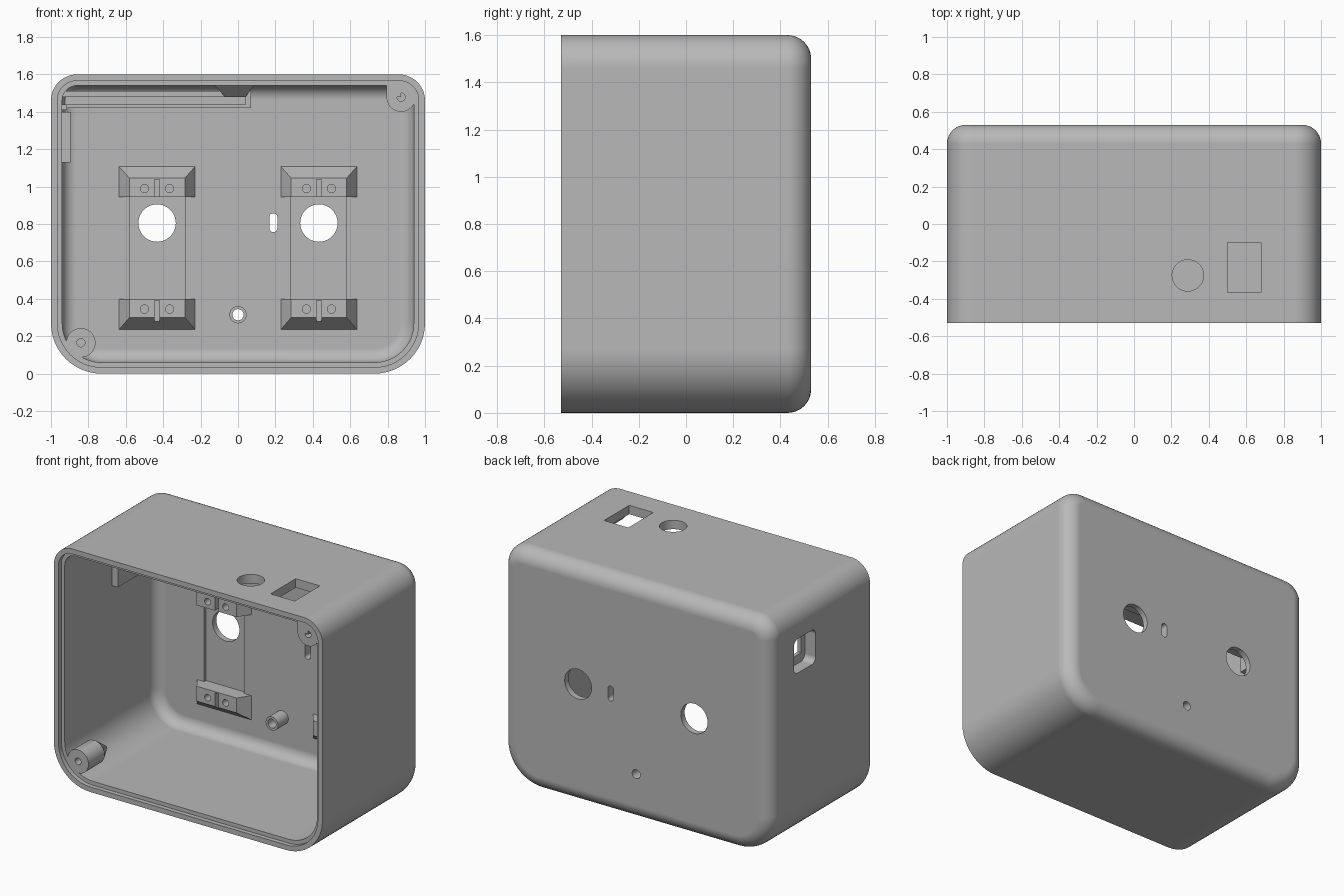
import bpy, bmesh, math
from mathutils import Matrix, Vector

if "Cube" in bpy.data.objects:
    bpy.data.objects.remove(bpy.data.objects["Cube"])

grey = bpy.data.materials.new("plain_grey")
grey.use_nodes = True
COLOUR = (0.48, 0.48, 0.48, 1)
grey.diffuse_color = COLOUR
grey.node_tree.nodes["Principled BSDF"].inputs["Base Color"].default_value = COLOUR


def finish(name, bm):
    bmesh.ops.recalc_face_normals(bm, faces=bm.faces)
    mesh = bpy.data.meshes.new(name)
    bm.to_mesh(mesh)
    bm.free()
    mesh.materials.append(grey)
    obj = bpy.data.objects.new(name, mesh)
    bpy.context.collection.objects.link(obj)
    return obj


def loft(name, rings):
    """Skin a list of equal-length point rings and cap both ends."""
    bm = bmesh.new()
    loops = [[bm.verts.new(p) for p in ring] for ring in rings]
    for a, b in zip(loops, loops[1:]):
        for i in range(len(a)):
            j = (i + 1) % len(a)
            bm.faces.new((a[i], a[j], b[j], b[i]))
    bm.faces.new(loops[0])
    bm.faces.new(loops[-1])
    return finish(name, bm)


def rect(x0, x1, z0, z1, y):
    return [(x0, y, z0), (x1, y, z0), (x1, y, z1), (x0, y, z1)]


def box(name, x0, x1, y0, y1, z0, z1):
    return loft(name, [rect(x0, x1, z0, z1, y0), rect(x0, x1, z0, z1, y1)])


def circle(x, z, r, y, n=40):
    return [(x + r * math.cos(math.tau * k / n), y, z + r * math.sin(math.tau * k / n))
            for k in range(n)]


def rod(name, x, z, r, y0, y1):
    return loft(name, [circle(x, z, r, y0), circle(x, z, r, y1)])


def rounded(x0, x1, z0, z1, r_top, r_low, y, n=12):
    """Rounded rectangle with separate upper and lower corner radii."""
    pts = []
    for q, (sx, sz) in enumerate(((1, 1), (-1, 1), (-1, -1), (1, -1))):
        r = r_top if sz > 0 else r_low
        cx = x1 - r if sx > 0 else x0 + r
        cz = z1 - r if sz > 0 else z0 + r
        for k in range(n + 1):
            a = math.pi / 2 * (q + k / n)
            pts.append((cx + r * math.cos(a), y, cz + r * math.sin(a)))
    return pts


def section(inset, y):
    return rounded(-1 + inset, 1 - inset, inset, 1.6 - inset,
                   max(0.14 - inset, 0.006), 0.27 - inset, y)


def cut(obj, *cutters):
    bpy.context.view_layer.objects.active = obj
    for c in cutters:
        c.hide_render = True
        mod = obj.modifiers.new("cut", "BOOLEAN")
        mod.operation, mod.solver, mod.object = "DIFFERENCE", "EXACT", c
        bpy.ops.object.modifier_apply(modifier=mod.name)
        bpy.data.objects.remove(c)


def smooth(obj):
    bpy.ops.object.select_all(action="DESELECT")
    obj.select_set(True)
    bpy.context.view_layer.objects.active = obj
    bpy.ops.object.shade_smooth_by_angle(angle=math.radians(32))
    obj.modifiers.new("even_normals", "WEIGHTED_NORMAL").keep_sharp = True


# Shell: back fillet, outer wall, stepped rim, inner wall, inner fillet
FRONT, BACK, FLOOR, WALL = -0.53, 0.53, 0.47, 0.06
STEPS = 8
rings = []
for k in range(STEPS + 1):
    a = math.pi / 2 * k / STEPS
    rings.append(section(0.1 * (1 - math.sin(a)), BACK - 0.1 * (1 - math.cos(a))))
rings += [section(0, FRONT), section(0.034, FRONT),
          section(0.034, FRONT + 0.03), section(WALL, FRONT + 0.03)]
for k in range(STEPS + 1):
    a = math.pi / 2 * k / STEPS
    rings.append(section(WALL + 0.075 * (1 - math.cos(a)), FLOOR - 0.075 * (1 - math.sin(a))))
shell = loft("shell", rings)

# Openings in the back wall
CLIP_X = 0.4325
for s in (-1, 1):
    x = s * CLIP_X
    cut(shell, box("recess", x - 0.148, x + 0.148, 0.4, 0.49, 0.4, 0.945),
        rod("hole", x, 0.805, 0.1, 0.3, 0.7))
cut(shell, rod("screw_cut", 0, 0.315, 0.03, 0.3, 0.7),
    loft("slot_cut", [rounded(0.168, 0.21, 0.757, 0.857, 0.02, 0.02, y) for y in (0.3, 0.7)]))

# Openings in the top wall
button = rod("button_cut", 0, 0, 0.084, -0.2, 0.2)
button.data.transform(Matrix.Translation((0.288, -0.275, 1.58)) @ Matrix.Rotation(math.pi / 2, 4, "X"))
cut(shell, button, box("switch_cut", 0.5, 0.68, -0.367, -0.1, 1.4, 1.7))


# Side port: sunken square pocket with a thicker wall behind it
def pocket(x1):
    c = loft("pocket_cut", [rounded(-0.115, 0.115, 1.152, 1.382, 0.04, 0.04, y) for y in (0, 0.3)])
    c.data.transform(Matrix.Translation((x1, 0.165, 0)) @ Matrix.Rotation(math.pi / 2, 4, "Z"))
    return c


cut(shell, pocket(-0.92))
port = box("port_block", -0.95, -0.895, 0.0, 0.335, 1.13, 1.4)
cut(port, pocket(-0.92), box("port_cut", -1, -0.8, 0.09, 0.24, 1.21, 1.325))

# Clips that hold the cells: chamfered blocks, each with a groove and two pilot holes
parts = [shell]
for s, side in ((-1, "right"), (1, "left")):
    x = s * CLIP_X
    for level, inner, mid, outer in (("upper", 0.945, 1.045, 1.118), ("lower", 0.4, 0.3, 0.225)):
        z0, z1 = sorted((inner, outer))
        f0, f1 = sorted((inner, mid))
        clip = loft(f"{level}_{side}_clip", [rect(x - 0.213, x + 0.213, z0, z1, 0.485),
                                             rect(x - 0.148, x + 0.148, f0, f1, 0.39)])
        zc = (f0 + f1) / 2 - 0.005
        cut(clip, box("groove", x - 0.013, x + 0.013, 0.3, 0.44, f0 - 0.02, f1 - 0.008),
            *[rod("pilot", x + d, zc, 0.022, 0.3, 0.46) for d in (-0.067, 0.067)])
        parts.append(clip)

# Screw tube on the back wall
tube = rod("screw_tube", 0, 0.315, 0.046, 0.36, 0.49)
cut(tube, rod("bore", 0, 0.315, 0.03, 0.2, 0.7))
parts.append(tube)

# Corner posts for the lid screws, tapering back into the wall
for name, x, z, dx, dz in (("upper_left_post", 0.872, 1.478, 0.05, 0.05),
                           ("lower_right_post", -0.84, 0.165, -0.045, -0.05)):
    post = loft(name, [circle(x, z, 0.078, -0.501), circle(x, z, 0.078, -0.33),
                       circle(x + dx, z + dz, 0.02, -0.16)])
    cut(post, rod("post_bore", x, z, 0.022, -0.6, -0.36))
    parts.append(post)
    # Web filling the gap between post and walls
    if dz > 0:
        parts.append(box("upper_left_post_web", 0.795, x, -0.5, -0.33, z, 1.56))

# Board rail along the top of the back wall, with a short side rail
rail = box("board_rail", -0.95, 0.07, 0.38, 0.485, 1.42, 1.51)
cut(rail, box("board_slot", -0.99, 0.04, 0.3, 0.44, 1.44, 1.48))
side_rail = box("side_rail", -0.95, -0.915, -0.27, 0.42, 1.41, 1.44)
stop = loft("rail_stop", [[(x0, y0, z), (x1, y0, z), (x1, 0.48, z), (x0, 0.48, z)]
                          for x0, x1, y0, z in ((-0.14, 0.1, 0.28, 1.56), (-0.07, 0.04, 0.37, 1.48))])

for obj in parts + [port, rail, side_rail, stop]:
    smooth(obj)
